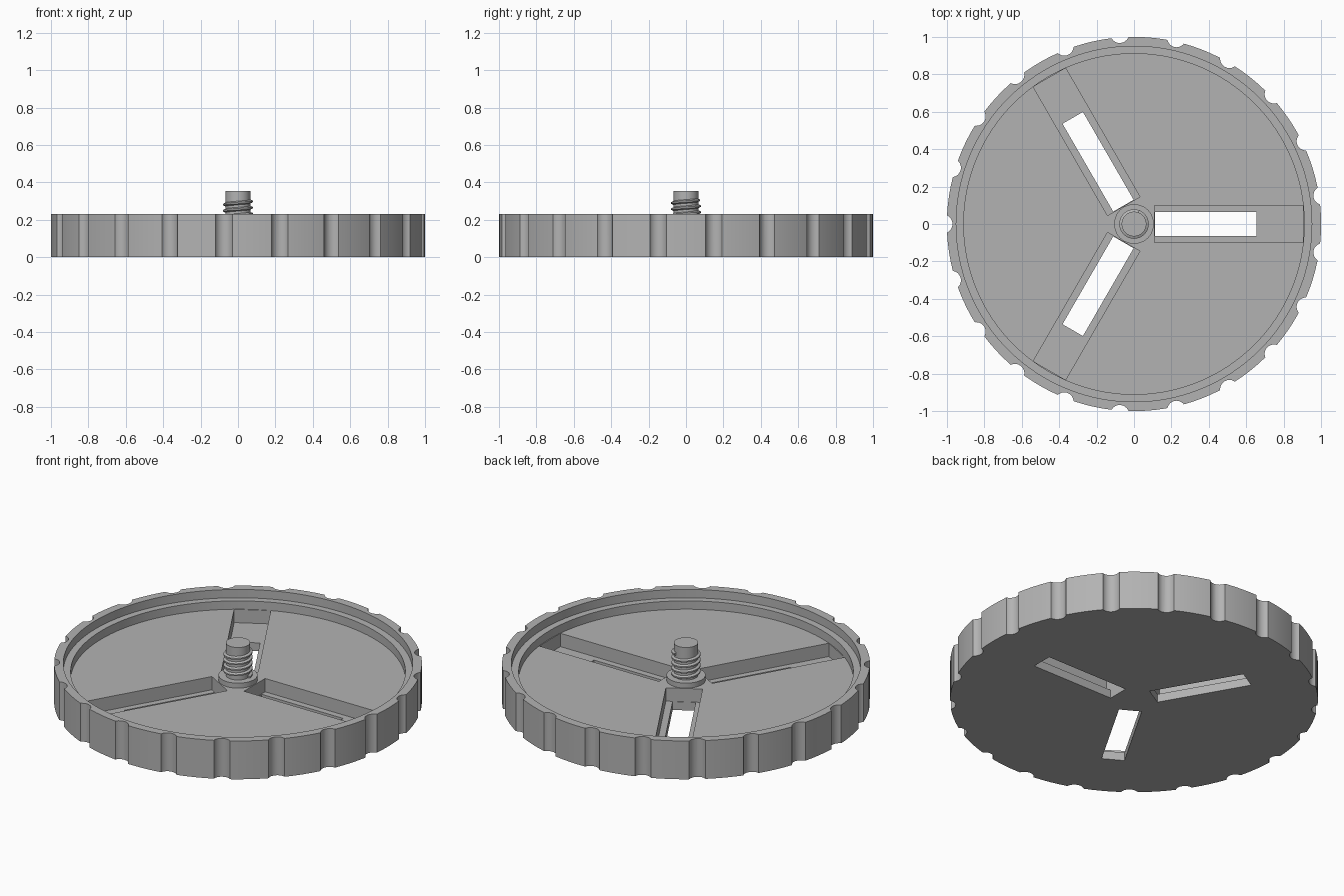
import bpy, bmesh, math
from mathutils import Matrix, Vector

if "Cube" in bpy.data.objects:
    bpy.data.objects.remove(bpy.data.objects["Cube"], do_unlink=True)

GREY = (0.45, 0.45, 0.45, 1)
grey = bpy.data.materials.new("plain grey")
grey.use_nodes = True
grey.diffuse_color = GREY
grey.node_tree.nodes["Principled BSDF"].inputs["Base Color"].default_value = GREY


def finish(bm, name):
    bmesh.ops.recalc_face_normals(bm, faces=bm.faces)
    mesh = bpy.data.meshes.new(name)
    bm.to_mesh(mesh)
    bm.free()
    mesh.materials.append(grey)
    obj = bpy.data.objects.new(name, mesh)
    bpy.context.collection.objects.link(obj)
    return obj


def smooth(obj):
    bpy.ops.object.select_all(action="DESELECT")
    obj.select_set(True)
    bpy.context.view_layer.objects.active = obj
    bpy.ops.object.shade_smooth_by_angle(angle=math.radians(30))


def skin(bm, rings, closed):
    """Join successive rings of vertices with quads and cap both ends."""
    n = len(rings[0])
    for a, b in zip(rings, rings[1:]):
        for i in range(n):
            j = (i + 1) % n
            bm.faces.new((a[i], a[j], b[j], b[i]))
    if closed:
        bm.faces.new(rings[0])
        bm.faces.new(rings[-1])


def lathe(name, profile, sides):
    bm = bmesh.new()
    angles = [2 * math.pi * i / sides for i in range(sides)]
    rings = [[bm.verts.new((r * math.cos(a), r * math.sin(a), z)) for a in angles]
             for r, z in profile]
    skin(bm, rings, True)
    return finish(bm, name)


def add_box(bm, low, high, turn):
    low, high = Vector(low), Vector(high)
    place = (Matrix.Rotation(turn, 4, "Z") @ Matrix.Translation((low + high) / 2)
             @ Matrix.Diagonal((*(high - low), 1)))
    bmesh.ops.create_cube(bm, size=1, matrix=place)


def cut(target, bm, name):
    cutter = finish(bm, name)
    cutter.hide_render = True
    mod = target.modifiers.new(name, "BOOLEAN")
    mod.operation = "DIFFERENCE"
    mod.solver = "EXACT"
    mod.object = cutter
    bpy.context.view_layer.objects.active = target
    bpy.ops.object.modifier_apply(modifier=name)
    bpy.data.objects.remove(cutter, do_unlink=True)


# Dial body with raised rim, ledge and sunken floor
GROOVES = 21
FLOOR = 0.13
body = lathe("dial_body", [(1, 0), (1, 0.23), (0.95, 0.23), (0.95, 0.18),
                           (0.91, 0.18), (0.91, FLOOR)], GROOVES * 6)
ARMS = [math.tau * k / 3 for k in range(3)]

# Finger grooves around the rim
bm = bmesh.new()
for k in range(GROOVES):
    turn = Matrix.Rotation(math.tau * (k + 0.5) / GROOVES, 4, "Z")
    bmesh.ops.create_cone(bm, cap_ends=True, segments=24, radius1=0.05, radius2=0.05,
                          depth=0.6, matrix=turn @ Matrix.Translation((1.02, 0, 0.1)))
cut(body, bm, "grip_grooves")

# Three wide channels in the floor
bm = bmesh.new()
for turn in ARMS:
    add_box(bm, (0.11, -0.1, 0.05), (0.904, 0.1, 0.165), turn)
cut(body, bm, "channels")

# Narrow slots through the channel floors
bm = bmesh.new()
for turn in ARMS:
    add_box(bm, (0.113, -0.063, -0.1), (0.655, 0.063, 0.1), turn)
cut(body, bm, "slots")
smooth(body)

# Central collar and screw shaft
smooth(lathe("centre_collar", [(0.106, FLOOR - 0.03), (0.106, 0.16)], 48))
smooth(lathe("screw_shaft", [(0.066, FLOOR), (0.066, 0.355)], 48))

# Helical thread ridge
PITCH, TURNS, STEPS = 0.033, 4.2, 36
bm = bmesh.new()
rings = []
for i in range(int(TURNS * STEPS) + 1):
    a = math.tau * i / STEPS
    z = 0.166 + PITCH * i / STEPS
    section = [(0.06, -0.013), (0.079, -0.004), (0.079, 0.004), (0.06, 0.013)]
    rings.append([bm.verts.new((r * math.cos(a), r * math.sin(a), z + dz))
                  for r, dz in section])
skin(bm, rings, True)
smooth(finish(bm, "screw_thread"))
